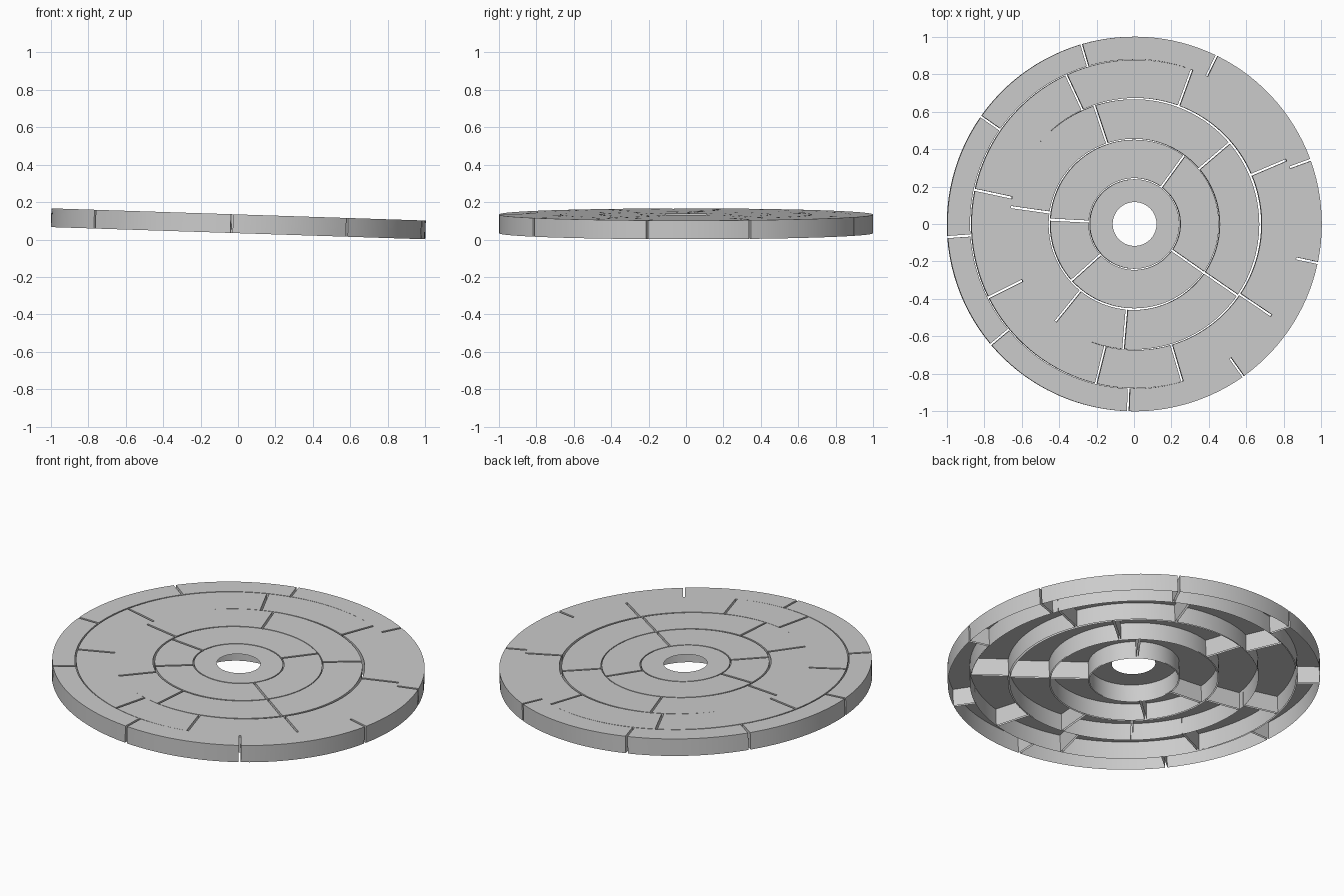
import bpy, bmesh
from math import radians, cos, sin, atan, tau, ceil
from mathutils import Matrix

if "Cube" in bpy.data.objects:
    bpy.data.objects.remove(bpy.data.objects["Cube"])

T = 0.10          # slab thickness
GAP = 0.006       # half width of a joint
TILT = Matrix.Translation((0, 0, 0.034)) @ Matrix.Rotation(atan(0.0325), 4, 'Y')


def segment(bm, r0, r1, a0, a1, dx, dy, closed=False, inner_wall=True):
    """Open-bottomed curved slab: top skin plus side walls."""
    n = max(4, ceil((a1 - a0) / radians(3)))
    g = 0 if closed else GAP

    def row(r, z):
        s, e = a0 + g / r, a1 - g / r
        count = n if closed else n + 1
        return [bm.verts.new((dx + r * cos(s + (e - s) * i / n),
                              dy + r * sin(s + (e - s) * i / n), z)) for i in range(count)]

    it, ot, ob = row(r0, T), row(r1, T), row(r1, 0)
    ib = row(r0, 0) if inner_wall else None
    for i in range(n):
        j = (i + 1) % len(it)
        bm.faces.new((it[i], ot[i], ot[j], it[j]))
        bm.faces.new((ot[i], ob[i], ob[j], ot[j]))
        if inner_wall:
            bm.faces.new((it[j], ib[j], ib[i], it[i]))
    if not closed:
        bm.faces.new((it[0], ib[0], ob[0], ot[0]))
        bm.faces.new((ot[-1], ob[-1], ib[-1], it[-1]))


def ring(name, r0, r1, joints, dx=0.0, dy=0.0):
    bm = bmesh.new()
    if joints:
        a = sorted(radians(j % 360) for j in joints)
        for s, e in zip(a, a[1:] + [a[0] + tau]):
            segment(bm, r0, r1, s, e, dx, dy)
    else:
        segment(bm, r0, r1, 0, tau, dx, dy, closed=True, inner_wall=False)
    bm.transform(TILT)
    me = bpy.data.meshes.new(name)
    bm.to_mesh(me)
    bm.free()
    ob = bpy.data.objects.new(name, me)
    bpy.context.collection.objects.link(ob)
    bpy.ops.object.select_all(action='DESELECT')
    ob.select_set(True)
    bpy.context.view_layer.objects.active = ob
    bpy.ops.object.shade_smooth_by_angle(angle=radians(30))


# Concentric paving rings, some nudged off centre so their joints open on one side
ring("hub_ring", 0.117, 0.239, [])
ring("second_ring", 0.245, 0.45, [54, 177, 222, -35])
ring("third_ring", 0.457, 0.668, [40.5, 108.5, 172, 231, 265, -34.5], -0.002, -0.002)
ring("fourth_ring", 0.673, 0.877, [23, 70, 115, 168, 206.5, 256, -73.5, -34], 0.006)
ring("rim_ring", 0.879, 1.0, [20, 64, 106.5, 145, 184, 220, 268, -54.5, -12])
